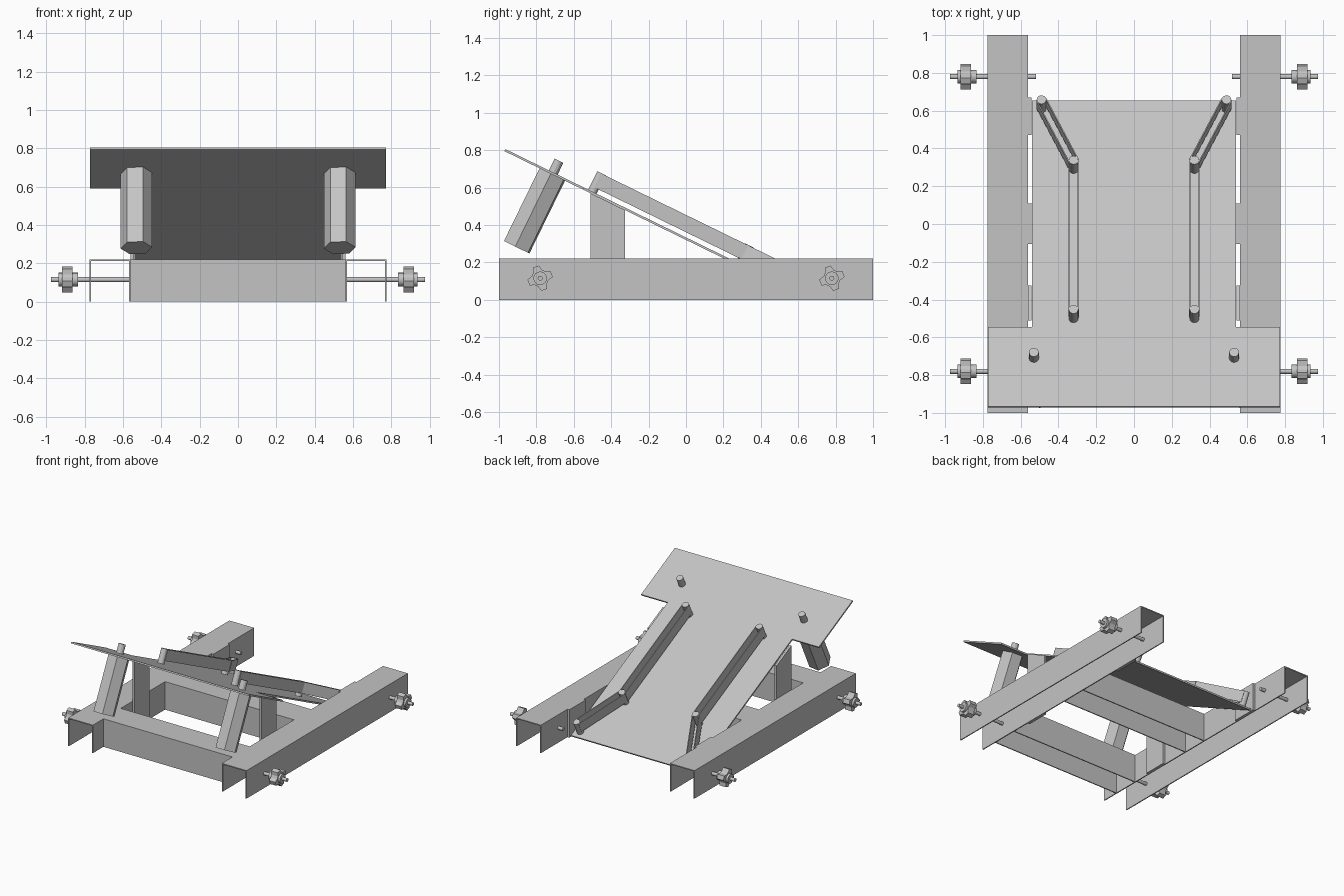
import bpy, bmesh, math
from mathutils import Matrix, Vector

cube = bpy.data.objects.get("Cube")
if cube:
    bpy.data.objects.remove(cube, do_unlink=True)

steel = bpy.data.materials.new("steel_grey")
steel.use_nodes = True
GREY = (0.55, 0.55, 0.55, 1)
steel.diffuse_color = GREY
steel.node_tree.nodes["Principled BSDF"].inputs["Base Color"].default_value = GREY


def prism(name, outline, start, end, matrix=Matrix(), smooth=False):
    """Extrude a 2D outline along local z from start to end."""
    bm = bmesh.new()
    low = [bm.verts.new((x, y, start)) for x, y in outline]
    high = [bm.verts.new((x, y, end)) for x, y in outline]
    bm.faces.new(low)
    bm.faces.new(high)
    for i in range(len(low)):
        j = (i + 1) % len(low)
        bm.faces.new((low[i], low[j], high[j], high[i]))
    bmesh.ops.transform(bm, matrix=matrix, verts=bm.verts)
    bmesh.ops.recalc_face_normals(bm, faces=bm.faces)
    mesh = bpy.data.meshes.new(name)
    bm.to_mesh(mesh)
    bm.free()
    mesh.materials.append(steel)
    obj = bpy.data.objects.new(name, mesh)
    bpy.context.collection.objects.link(obj)
    if smooth:
        bpy.ops.object.select_all(action='DESELECT')
        obj.select_set(True)
        bpy.context.view_layer.objects.active = obj
        bpy.ops.object.shade_smooth_by_angle()
    return obj


def ring(sides, radius, turn=0, center=(0, 0)):
    angles = [math.radians(turn) + math.tau * i / sides for i in range(sides)]
    return [(center[0] + radius * math.cos(a), center[1] + radius * math.sin(a)) for a in angles]


def channel(mid):
    """Thin inverted U section, open at the bottom."""
    a, b, t = mid - WIDTH / 2, mid + WIDTH / 2, 0.008
    return [(a, 0), (a, HEIGHT), (b, HEIGHT), (b, 0), (b - t, 0),
            (b - t, HEIGHT - t), (a + t, HEIGHT - t), (a + t, 0)]


WIDTH, HEIGHT, INNER = 0.215, 0.22, 0.56
ALONG_Y = Matrix.Rotation(math.pi / 2, 4, 'X')
ALONG_X = Matrix(((0, 0, 1, 0), (1, 0, 0, 0), (0, 1, 0, 0), (0, 0, 0, 1)))

# Sloping deck frame: local y runs down the slope, local z is its normal
SLOPE = math.radians(26.05)
TOP_Y, TOP_Z = -0.965, 0.805
DECK = Matrix.Translation((0, TOP_Y, TOP_Z)) @ Matrix.Rotation(-SLOPE, 4, 'X')
THICK = 0.012


def deck_s(y):
    return (y - TOP_Y) / math.cos(SLOPE)


def under_deck(y):
    return TOP_Z - (y - TOP_Y) * math.tan(SLOPE) - THICK / math.cos(SLOPE)


# Cross beams between the rails
for name, y in (("front_cross_beam", -0.762), ("middle_cross_beam", 0.002)):
    prism(name, channel(y), -INNER, INNER, ALONG_X)

# T-shaped deck
wide, narrow, neck, foot = 0.772, 0.54, deck_s(-0.545), deck_s(0.655)
half = [(wide, 0), (wide, neck), (narrow, neck), (narrow, foot)]
prism("sloping_deck", half + [(-x, y) for x, y in reversed(half)], -THICK, 0, DECK)

for side, sign in (("left", 1), ("right", -1)):
    # Side rail
    prism(side + "_rail", channel(sign * (INNER + WIDTH / 2)), -1, 1, ALONG_Y)

    # Thin uprights against the rail
    a, b = -0.51, -0.325
    inside, outside = sign * 0.543, sign * INNER
    prism(side + "_deck_post", [(a, 0), (b, 0), (b, under_deck(b)), (a, under_deck(a))],
          inside, outside, ALONG_X)
    prism(side + "_rear_plate", [(0.47, 0), (0.67, 0), (0.67, HEIGHT), (0.47, HEIGHT)],
          inside, outside, ALONG_X)

    # Hexagonal handle below the deck and its pin above
    spot = (sign * 0.53, 0.284)
    prism(side + "_handle", ring(6, 0.083, -6, spot), -0.445, -THICK, DECK)
    prism(side + "_handle_pin", ring(12, 0.026, 0, spot), 0, 0.07, DECK)

    # Guide posts with thin parallel bands between them
    stops = [Vector((sign * x, deck_s(y))) for x, y in ((0.32, -0.5), (0.32, 0.29), (0.49, 0.61))]
    for i, p in enumerate(stops):
        prism(f"{side}_guide_post_{i + 1}", ring(20, 0.025, 0, p), 0, 0.11, DECK, True)
    for i, (p, q) in enumerate(zip(stops, stops[1:])):
        d = (q - p).normalized()
        n = Vector((-d.y, d.x))
        for j, k in enumerate((1, -1)):
            u, v = n * k * 0.022, n * k * 0.028
            prism(f"{side}_guide_band_{i + 1}_{j + 1}", [p + u, q + u, q + v, p + v],
                  0.025, 0.108, DECK)

    # Clamping screws with four-lobed knobs
    for place, y in (("front", -0.78), ("rear", 0.78)):
        at = (y, 0.115)
        name = f"{side}_{place}"
        prism(name + "_screw", ring(16, 0.013, 0, at), sign * 0.518, sign * 0.975, ALONG_X, True)
        prism(name + "_knob_hub", ring(16, 0.036, 0, at), sign * 0.835, sign * 0.935, ALONG_X, True)
        lobes = []
        for i in range(4):
            for turn, r in ((-14, 0.068), (14, 0.068), (33, 0.046), (57, 0.046)):
                t = math.radians(20 + 90 * i + turn)
                lobes.append((at[0] + r * math.cos(t), at[1] + r * math.sin(t)))
        prism(name + "_knob", lobes, sign * 0.862, sign * 0.918, ALONG_X)
